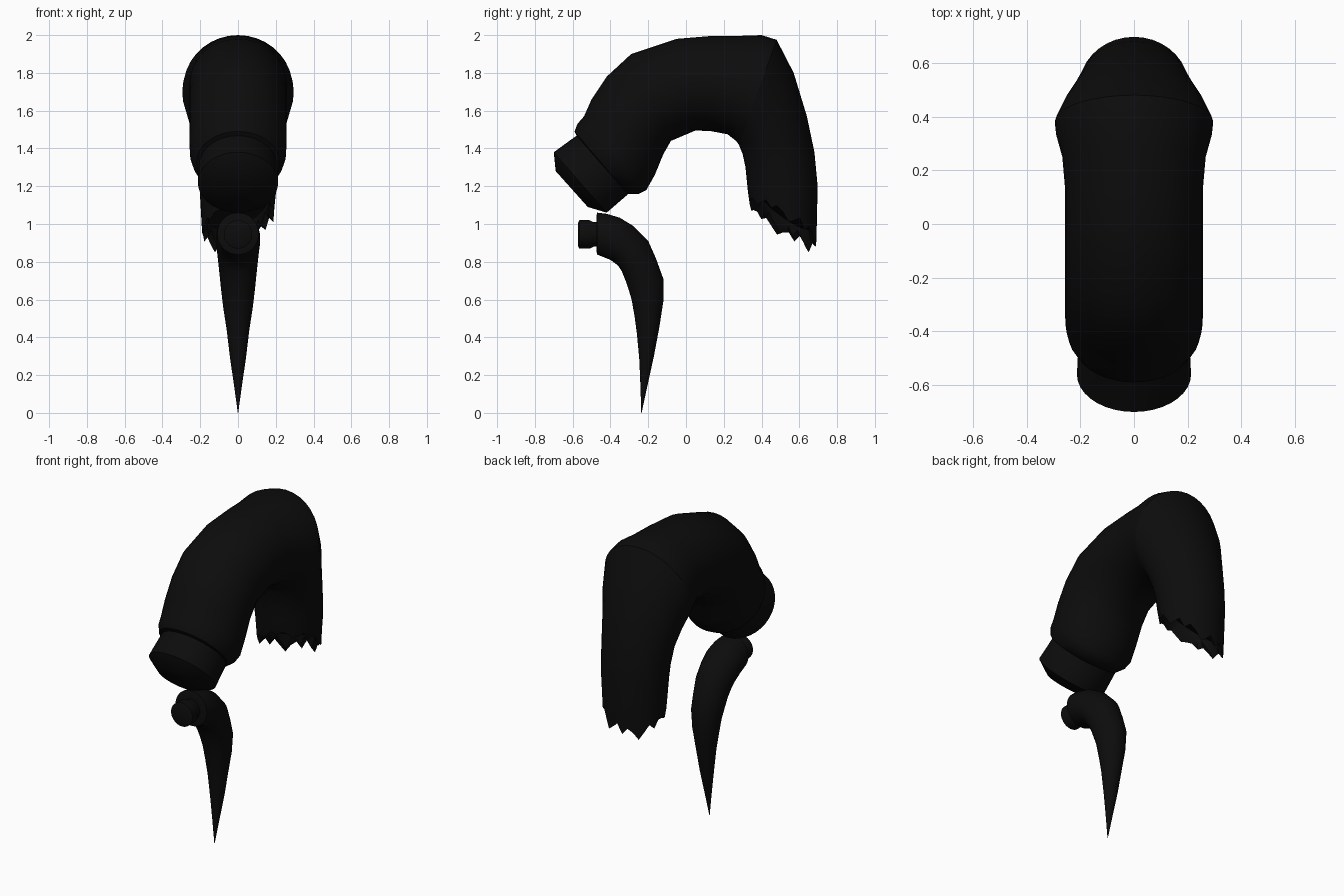
import bpy, bmesh, math
from mathutils import Vector

if "Cube" in bpy.data.objects:
    bpy.data.objects.remove(bpy.data.objects["Cube"])

black = bpy.data.materials.new("black")
black.diffuse_color = (0.0037, 0.0037, 0.0037, 1)
black.use_nodes = True
black.node_tree.nodes["Principled BSDF"].inputs["Base Color"].default_value = black.diffuse_color
N = 36


def finish(bm, name, angle=40):
    bmesh.ops.recalc_face_normals(bm, faces=bm.faces)
    me = bpy.data.meshes.new(name)
    bm.to_mesh(me)
    bm.free()
    ob = bpy.data.objects.new(name, me)
    bpy.context.collection.objects.link(ob)
    me.materials.append(black)
    bpy.ops.object.select_all(action='DESELECT')
    ob.select_set(True)
    bpy.context.view_layer.objects.active = ob
    bpy.ops.object.shade_smooth_by_angle(angle=math.radians(angle))
    return ob


def ring(bm, outer, inner, half_width=None):
    """Ring through two side-profile points (y, z); round unless a half width is given."""
    o, i = Vector((0, *outer)), Vector((0, *inner))
    c, a = (o + i) / 2, (o - i) / 2
    w = a.length if half_width is None else half_width
    return [bm.verts.new(c + a * math.cos(t) + Vector((w * math.sin(t), 0, 0)))
            for t in (2 * math.pi * k / N for k in range(N))]


def skin(bm, rings, cap_start=True, cap_end=True):
    for r, s in zip(rings, rings[1:]):
        for k in range(N):
            j = (k + 1) % N
            bm.faces.new((r[k], r[j], s[j], s[k]))
    if cap_start:
        bm.faces.new(rings[0])
    if cap_end:
        bm.faces.new(rings[-1])


def tube(name, sections, angle=40):
    bm = bmesh.new()
    skin(bm, [ring(bm, *s) for s in sections])
    return finish(bm, name, angle)


# cuff with chamfered flat end
tube("cuff", [
    ((-.69, 1.28), (-.52, 1.09)),
    ((-.70, 1.38), (-.42, 1.06)),
    ((-.59, 1.46), (-.31, 1.155)),
    ((-.53, 1.50), (-.28, 1.22)),
])

# upper sleeve, bending to the elbow crease
tube("upper_sleeve", [
    ((-.56, 1.43), (-.34, 1.18)),
    ((-.59, 1.49), (-.31, 1.16), .22),
    ((-.575, 1.53), (-.25, 1.16), .245),
    ((-.54, 1.57), (-.21, 1.18), .255),
    ((-.50, 1.66), (-.165, 1.26), .257),
    ((-.42, 1.78), (-.12, 1.37), .257),
    ((-.29, 1.90), (-.08, 1.44), .257),
    ((-.05, 1.98), (.05, 1.495), .257),
    ((.14, 1.996), (.13, 1.492), .257),
    ((.28, 1.996), (.22, 1.475), .267),
    ((.40, 2.0), (.265, 1.44), .29),
    ((.48, 1.975), (.28, 1.42), .295),
])

# lower sleeve, hanging down to a ragged torn hem
bm = bmesh.new()
rings = [ring(bm, *s) for s in [
    ((.48, 1.975), (.28, 1.42), .295),
    ((.57, 1.80), (.30, 1.37), .265),
    ((.64, 1.57), (.315, 1.30), .228),
    ((.68, 1.38), (.323, 1.22), .21),
    ((.697, 1.20), (.328, 1.17), .203),
]]


def hem(c_y, r_y, r_x, lift, ragged):
    out = []
    for k in range(N):
        t = 2 * math.pi * k / N
        z = 1.01 - .105 * math.cos(t) + .055 * math.sin(t) + lift
        if ragged:
            z += (.02, -.005, -.03, .0, .015, -.012)[k % 6] * (1.1 + .5 * math.cos(t))
        out.append(bm.verts.new((r_x * math.sin(t), c_y + r_y * math.cos(t), z)))
    return out


rings.append(hem(.513, .178, .19, 0, True))
rings.append(hem(.513, .155, .165, .03, True))
rings.append(hem(.513, .15, .16, .08, False))
skin(bm, rings, cap_start=False)
finish(bm, "torn_lower_sleeve")

# curved claw tapering to the ground
tube("claw", [
    ((-.475, 1.04), (-.475, .86), .09),
    ((-.47, 1.06), (-.47, .838), .11),
    ((-.42, 1.054), (-.40, .81), .117),
    ((-.35, 1.033), (-.36, .78), .117),
    ((-.28, .99), (-.34, .75), .112),
    ((-.20, .91), (-.32, .70), .105),
    ((-.16, .82), (-.303, .65), .098),
    ((-.12, .71), (-.288, .60), .09),
    ((-.12, .59), (-.272, .51), .077),
    ((-.14, .46), (-.26, .42), .06),
    ((-.17, .30), (-.247, .28), .042),
    ((-.205, .14), (-.241, .135), .02),
    ((-.235, .0), (-.237, .0), .001),
])

# rounded peg at the claw root
tube("peg", [
    ((-.572, 1.005), (-.572, .885)),
    ((-.565, 1.02), (-.565, .87)),
    ((-.51, 1.02), (-.51, .87)),
    ((-.49, 1.01), (-.49, .88)),
    ((-.46, 1.01), (-.46, .88)),
])
